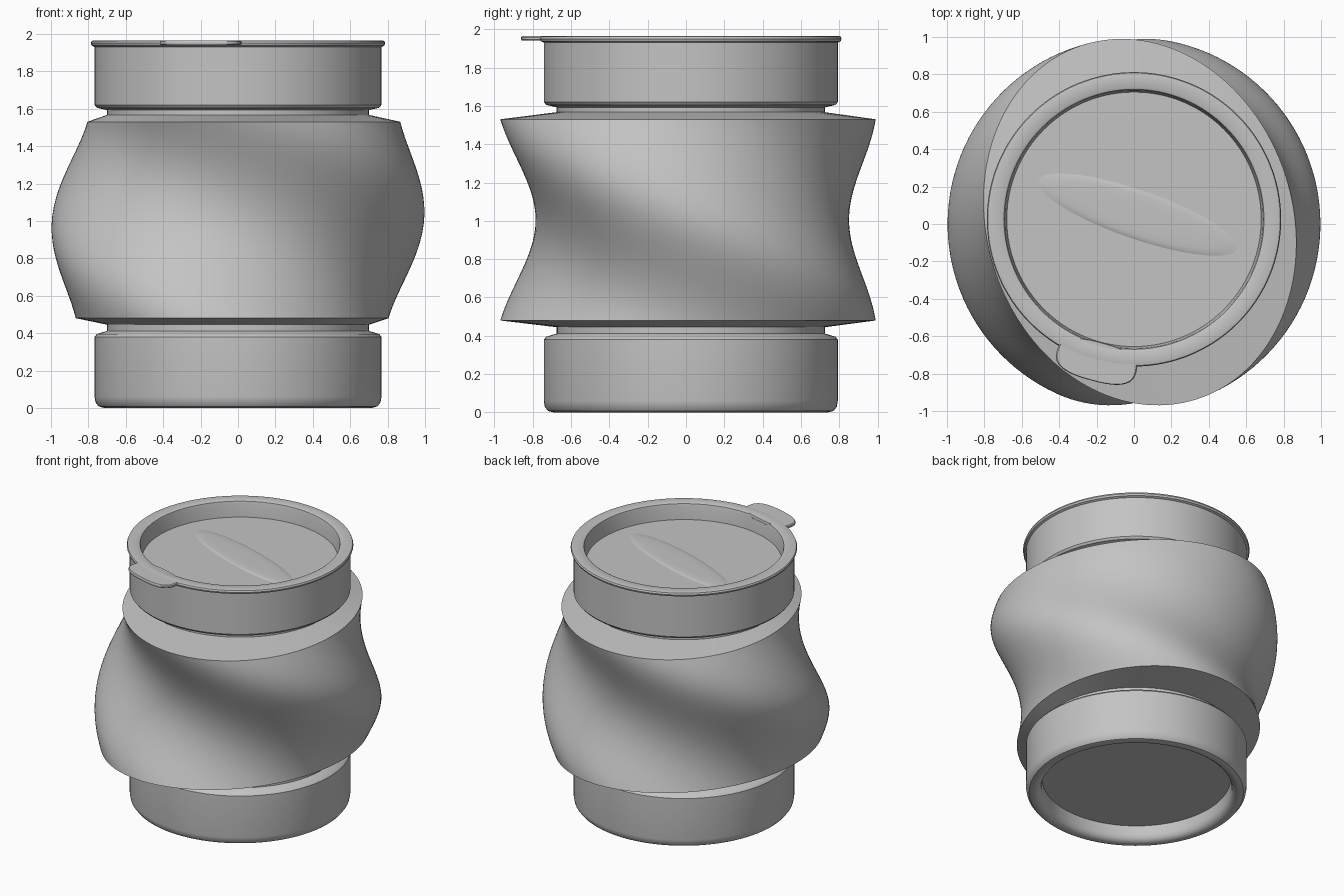
import bpy, bmesh, math

cube = bpy.data.objects.get("Cube")
if cube:
    bpy.data.objects.remove(cube, do_unlink=True)

grey = bpy.data.materials.new("plain grey")
grey.use_nodes = True
grey.diffuse_color = (0.55, 0.55, 0.55, 1)
bsdf = next(n for n in grey.node_tree.nodes if n.type == "BSDF_PRINCIPLED")
bsdf.inputs["Base Color"].default_value = grey.diffuse_color

SEG = 128
AXIS_Y = 0.025   # the cans sit slightly behind the twisted body's axis


def ring_points(rx, ry, z, turn=0.0, cx=0.0, cy=0.0, power=1.0):
    """Points of a turned superellipse; power under 1 is boxy."""
    c, s = math.cos(turn), math.sin(turn)
    pts = []
    for i in range(SEG):
        a = 2 * math.pi * i / SEG
        x, y = (r * math.copysign(abs(v) ** power, v)
                for r, v in ((rx, math.cos(a)), (ry, math.sin(a))))
        pts.append((cx + x * c - y * s, cy + x * s + y * c, z))
    return pts


def loft(name, rings, cap_start=False, cap_end=False, angle=35):
    bm = bmesh.new()
    loops = [[bm.verts.new(p) for p in ring] for ring in rings]
    for low, high in zip(loops, loops[1:]):
        for i in range(SEG):
            j = (i + 1) % SEG
            bm.faces.new((low[i], low[j], high[j], high[i]))
    if cap_start:
        bm.faces.new(loops[0][::-1])
    if cap_end:
        bm.faces.new(loops[-1])
    mesh = bpy.data.meshes.new(name)
    bm.to_mesh(mesh)
    bm.free()
    mesh.materials.append(grey)
    obj = bpy.data.objects.new(name, mesh)
    bpy.context.collection.objects.link(obj)
    bpy.ops.object.select_all(action="DESELECT")
    obj.select_set(True)
    bpy.context.view_layer.objects.active = obj
    bpy.ops.object.shade_smooth_by_angle(angle=math.radians(angle))


def lathe(name, profile, **caps):
    loft(name, [ring_points(r, r, z, cy=AXIS_Y) for r, z in profile], **caps)


# Twisted body: an off-centre ellipse turning with height, with flat shoulders
Z0, Z1, TWIST, STEPS, OFFSET = 0.48, 1.53, math.radians(72), 48, 0.033
rings = [ring_points(0.70, 0.70, z, TWIST, cy=AXIS_Y) for z in (0.40, 0.445)]
for k in range(STEPS + 1):
    t = k / STEPS
    turn = TWIST * (1 - 2 * t)
    rings.append(ring_points(0.995, 0.818, Z0 + (Z1 - Z0) * t, turn,
                             -OFFSET * math.sin(turn), OFFSET * math.cos(turn)))
rings += [ring_points(0.70, 0.70, z, -TWIST, cy=AXIS_Y) for z in (1.567, 1.61)]
loft("twisted_body", rings)

# Lower can with a recessed underside and rounded foot
lathe("lower_can", [
    (0.655, 0.115), (0.66, 0.05), (0.67, 0.022), (0.69, 0.006), (0.715, 0.0),
    (0.745, 0.008), (0.762, 0.03), (0.767, 0.06), (0.767, 0.38), (0.755, 0.395),
    (0.69, 0.415)], cap_start=True)

# Upper can with rolled rim and sunken lid
lathe("upper_can", [
    (0.69, 1.59), (0.755, 1.605), (0.767, 1.62), (0.767, 1.93), (0.782, 1.937),
    (0.787, 1.95), (0.782, 1.962), (0.77, 1.965), (0.705, 1.965), (0.695, 1.96),
    (0.69, 1.94), (0.68, 1.845)], cap_end=True)

# Very low leaf-shaped relief on the lid
relief = [ring_points(0.56 * f, 0.13 * f, 1.845 + h, math.radians(-19), 0.02, 0.05)
          for f, h in ((1.0, 0.0), (0.92, 0.005), (0.8, 0.008), (0.5, 0.009))]
loft("lid_relief", relief, cap_end=True)

# Pull tab blending out of the rim
tab = [ring_points(0.22 * f, 0.105 * f, z, math.radians(-15), -0.2, -0.735, 0.75)
       for f, z in ((0.97, 1.94), (1.0, 1.946), (1.0, 1.958), (0.97, 1.964))]
loft("pull_tab", tab, cap_start=True, cap_end=True)
